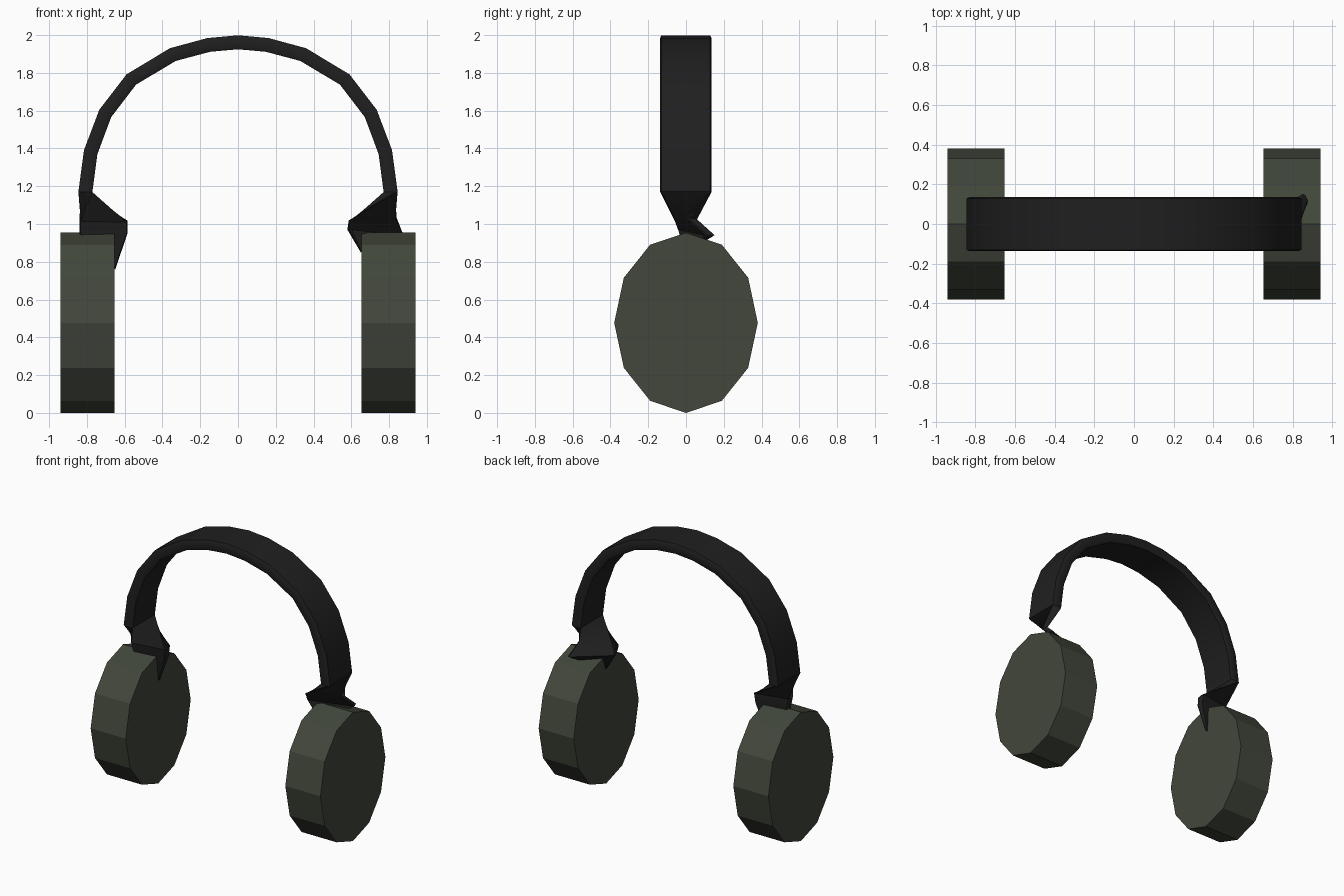
import bpy, bmesh, math
from mathutils import Vector

cube = bpy.data.objects.get("Cube")
if cube:
    bpy.data.objects.remove(cube, do_unlink=True)


def material(name, rgb):
    m = bpy.data.materials.new(name)
    m.use_nodes = True
    m.diffuse_color = (*rgb, 1)
    m.node_tree.nodes["Principled BSDF"].inputs["Base Color"].default_value = (*rgb, 1)
    return m


olive = material("dark olive", (0.054, 0.063, 0.044))
black = material("soft black", (0.014, 0.014, 0.014))


# Ear cups: twelve-sided drums, slightly taller than wide
def ear_cup(name, x):
    bpy.ops.mesh.primitive_cylinder_add(vertices=12, radius=1, depth=0.287,
                                        location=(x, 0, 0.477),
                                        rotation=(0, math.pi / 2, 0))
    cup = bpy.context.object
    cup.name = name
    cup.scale = (0.477, 0.38, 1)
    cup.data.materials.append(olive)


ear_cup("right_ear_cup", -0.797)
ear_cup("left_ear_cup", 0.797)


# Band: each section has a front edge, a back edge and an outward half thickness
half = [(0.808, 1.17), (0.78, 1.38), (0.703, 1.585), (0.565, 1.765),
        (0.345, 1.897), (0.155, 1.948)]
arch = [(-x, z) for x, z in half] + [(0, 1.962)] + half[::-1]
sections = []
for x, z in arch:
    out = Vector((x, 0, z - 1.15)).normalized() * 0.037
    sections.append((Vector((x, -0.137, z)), Vector((x, 0.135, z)), out))


# Twisted ends: the strip makes a quarter turn and tapers into the cup
def section(front, back, out):
    return Vector(front), Vector(back), Vector(out)


right_end = [section((-0.79, 0, 0.88), (-0.65, 0.01, 0.76), (0, 0.008, 0)),
             section((-0.84, -0.01, 0.95), (-0.585, 0.01, 0.95), (0, 0.025, 0)),
             section((-0.84, -0.03, 1.02), (-0.585, 0.02, 1.015), (0, 0.03, 0.005))]
left_end = [section((0.585, -0.03, 1.015), (0.84, 0.03, 1.03), (0, -0.03, 0.005)),
            section((0.585, -0.02, 0.97), (0.87, 0.13, 0.94), (0.01, -0.025, 0)),
            section((0.65, 0, 0.85), (0.80, 0.03, 0.88), (0, -0.008, 0))]
sections = right_end + sections + left_end

profile = [(-0.95, 1), (0.95, 1), (1, 0.6), (1, -0.6),
           (0.95, -1), (-0.95, -1), (-1, -0.6), (-1, 0.6)]
bm = bmesh.new()
rings = []
for front, back, out in sections:
    mid, side = (front + back) / 2, (back - front) / 2
    rings.append([bm.verts.new(mid + side * u + out * v) for u, v in profile])
n = len(profile)
for a, b in zip(rings, rings[1:]):
    for i in range(n):
        j = (i + 1) % n
        bm.faces.new((a[i], a[j], b[j], b[i]))
bm.faces.new(rings[0])
bm.faces.new(rings[-1])
bmesh.ops.recalc_face_normals(bm, faces=bm.faces)
mesh = bpy.data.meshes.new("headband")
bm.to_mesh(mesh)
bm.free()
mesh.materials.append(black)
band = bpy.data.objects.new("headband", mesh)
bpy.context.collection.objects.link(band)
bpy.ops.object.select_all(action='DESELECT')
band.select_set(True)
bpy.context.view_layer.objects.active = band
bpy.ops.object.shade_smooth_by_angle(angle=math.radians(35))
